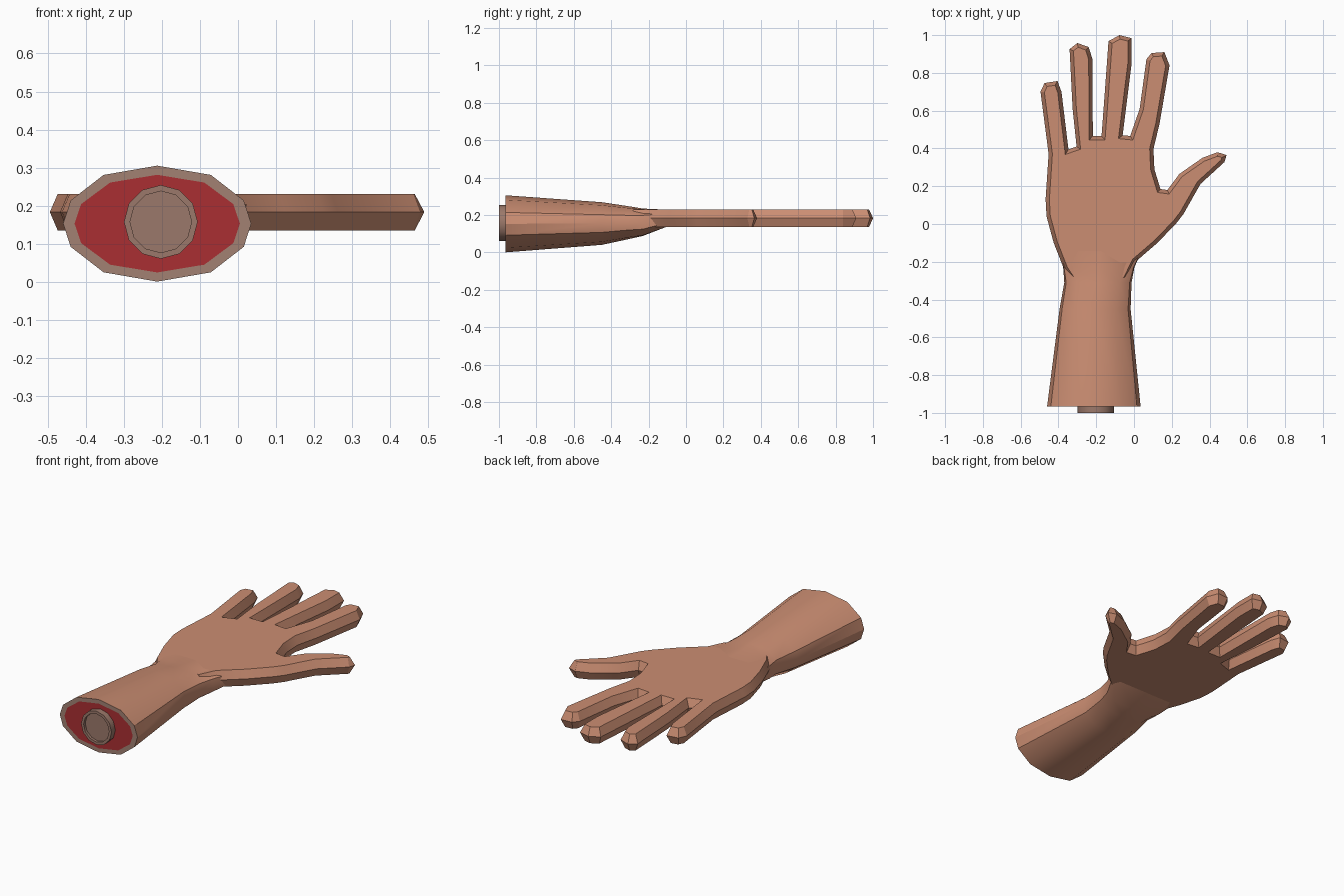
import bpy, bmesh, math
from mathutils import Vector

if "Cube" in bpy.data.objects:
    bpy.data.objects.remove(bpy.data.objects["Cube"])


def material(name, rgb):
    m = bpy.data.materials.new(name)
    m.diffuse_color = (*rgb, 1)
    m.use_nodes = True
    m.node_tree.nodes["Principled BSDF"].inputs["Base Color"].default_value = m.diffuse_color
    return m


SKIN = material("skin", (0.60, 0.27, 0.17))
EDGE = material("cut_skin_edge", (0.36, 0.22, 0.17))
FLESH = material("red_flesh", (0.40, 0.028, 0.032))
BONE = material("bone", (0.33, 0.19, 0.145))


def finish(name, bm, mats, smooth=None):
    bmesh.ops.recalc_face_normals(bm, faces=bm.faces)
    me = bpy.data.meshes.new(name)
    bm.to_mesh(me)
    bm.free()
    for m in mats:
        me.materials.append(m)
    ob = bpy.data.objects.new(name, me)
    bpy.context.collection.objects.link(ob)
    if smooth:
        bpy.ops.object.select_all(action='DESELECT')
        bpy.context.view_layer.objects.active = ob
        ob.select_set(True)
        bpy.ops.object.shade_smooth_by_angle(angle=math.radians(smooth))
    return ob


def bridge(bm, a, b, mat=0):
    n = len(a)
    for i in range(n):
        f = bm.faces.new((a[i], a[(i + 1) % n], b[(i + 1) % n], b[i]))
        f.material_index = mat


def inset(pts, d):
    """Move a clockwise outline inwards by d."""
    out = []
    for i, p in enumerate(pts):
        e1 = (p - pts[i - 1]).normalized()
        e2 = (pts[(i + 1) % len(pts)] - p).normalized()
        n1, n2 = Vector((e1.y, -e1.x)), Vector((e2.y, -e2.x))
        m = (n1 + n2).normalized()
        out.append(p + m * d / max(m.dot(n1), 0.6))
    return out


# Hand: one outline, ridge at mid thickness, chamfered to flat back and palm
outline = [Vector(p) for p in (
    (-.33, -.30), (-.37, -.24), (-.425, -.10), (-.463, .04), (-.468, .13), (-.452, .37),
    # little finger
    (-.495, .70), (-.474, .746), (-.405, .757), (-.384, .70), (-.347, .395),
    # ring finger
    (-.304, .41), (-.325, .61), (-.341, .926), (-.30, .958), (-.24, .937), (-.22, .873),
    (-.218, .465),
    # middle finger
    (-.172, .465), (-.161, .61), (-.135, .968), (-.077, 1.0), (-.013, .984), (-.013, .847),
    (-.06, .47),
    # index finger
    (-.02, .466), (.03, .61), (.066, .873), (.093, .905), (.161, .91), (.188, .84),
    (.135, .53), (.103, .397), (.108, .29), (.14, .185),
    # thumb
    (.177, .18), (.24, .265), (.362, .35), (.442, .38), (.49, .365), (.479, .328),
    (.352, .212), (.262, .053), (.225, .005), (.124, -.10), (.008, -.20), (-.04, -.30))]
bm = bmesh.new()
small = inset(outline, 0.02)
low, mid, high = [[bm.verts.new((p.x, p.y, z)) for p in ring]
                  for ring, z in ((small, .135), (outline, .183), (small, .23))]
bridge(bm, low, mid)
bridge(bm, mid, high)
caps = [bm.faces.new(low), bm.faces.new(high)]
bmesh.ops.triangulate(bm, faces=caps)
finish("hand", bm, [SKIN], 28)

# Forearm: twelve-sided loft flattening into the wrist
ROUND = ((1, 0), (.92, .40), (.57, .84), (0, 1))
BOX = ((1, .1), (1, .55), (.78, 1), (0, 1))


def section(y, x0, x1, z0, z1, box):
    q = [Vector(a).lerp(Vector(b), box) for a, b in zip(ROUND, BOX)]
    q[0].y = 0
    half = q + [Vector((-v.x, v.y)) for v in q[2::-1]]
    full = half + [Vector((v.x, -v.y)) for v in half[5:0:-1]]
    cx, cz, rx, rz = (x0 + x1) / 2, (z0 + z1) / 2, (x1 - x0) / 2, (z1 - z0) / 2
    return [Vector((cx + v.x * rx, y, cz + v.y * rz)) for v in full]


stations = ((-.965, -.46, .035, 0, .305, 0),
            (-.45, -.394, -.018, .04, .268, .1),
            (-.31, -.369, -.013, .07, .247, .3),
            (-.23, -.375, .002, .088, .234, .7),
            (-.10, -.40, .06, .138, .228, 1))
bm = bmesh.new()
rings = [[bm.verts.new(v) for v in section(*s)] for s in stations]
for a, b in zip(rings, rings[1:]):
    bridge(bm, a, b)
bm.faces.new(rings[-1])
# Cut end: skin edge around red flesh
inner = [bm.verts.new(v) for v in section(-.965, -.43, .005, .024, .281, 0)]
bridge(bm, rings[0], inner, 1)
bm.faces.new(inner).material_index = 2
finish("forearm", bm, [SKIN, EDGE, FLESH], 32)

# Bone: short stub with a raised rim around a shallow recess
bm = bmesh.new()
loops = []
for r, y in ((.097, -.95), (.097, -1), (.081, -1), (.081, -.985)):
    loops.append([bm.verts.new((-.203 + r * math.cos(k * math.tau / 12), y,
                                .157 + r * math.sin(k * math.tau / 12))) for k in range(12)])
for a, b in zip(loops, loops[1:]):
    bridge(bm, a, b)
bm.faces.new(loops[0])
bm.faces.new(loops[-1])
finish("bone_stub", bm, [BONE], 32)
